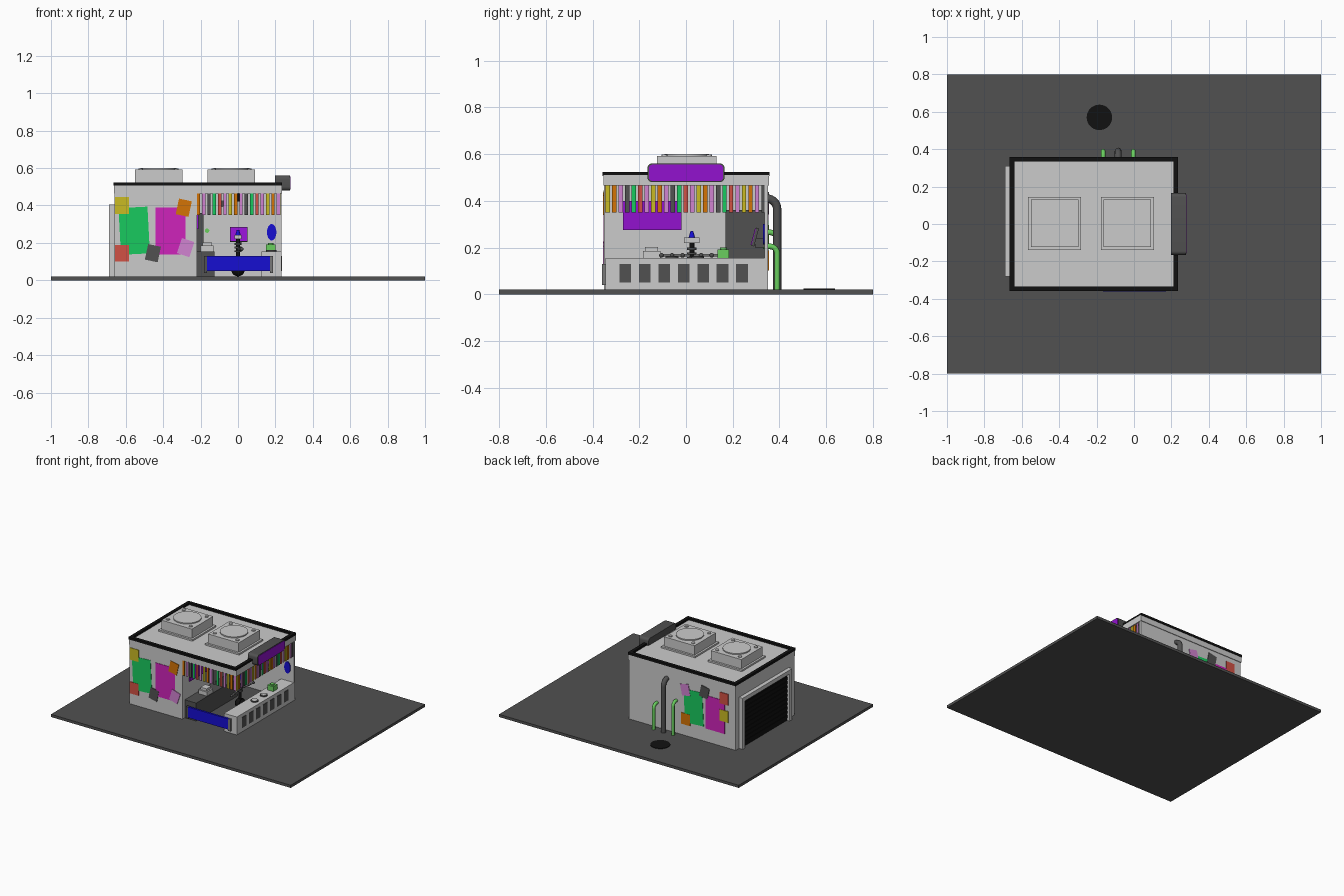
import bpy, bmesh, math
from mathutils import Vector, Matrix

if "Cube" in bpy.data.objects:
    bpy.data.objects.remove(bpy.data.objects["Cube"])

MATS = {}

def mat(rgb):
    if rgb is None:
        return None
    if rgb not in MATS:
        m = bpy.data.materials.new("paint")
        m.diffuse_color = (*[(c / 255) ** 2.2 for c in rgb], 1)
        m.use_nodes = True
        m.node_tree.nodes["Principled BSDF"].inputs["Base Color"].default_value = m.diffuse_color
        MATS[rgb] = m
    return MATS[rgb]

DARK, BLACK, STEEL = (82, 82, 82), (24, 24, 24), (120, 120, 120)
GREEN, MAGENTA, YELLOW = (31, 200, 95), (205, 40, 185), (200, 185, 40)
ORANGE, RED, PINK = (210, 115, 15), (208, 82, 70), (208, 130, 208)
PURPLE, BLUE, LIME = (145, 25, 205), (28, 22, 208), (105, 205, 95)

def finish(name, bm, color, smooth=False):
    me = bpy.data.meshes.new(name)
    bm.to_mesh(me)
    bm.free()
    ob = bpy.data.objects.new(name, me)
    bpy.context.collection.objects.link(ob)
    if color:
        me.materials.append(mat(color))
    if smooth:
        bpy.context.view_layer.objects.active = ob
        bpy.ops.object.select_all(action='DESELECT')
        ob.select_set(True)
        bpy.ops.object.shade_smooth_by_angle(angle=math.radians(40))
    return ob

def box(name, x, y, z, color=None, rot=0, axis='Y'):
    """Box from (min, max) ranges, optionally turned about its centre."""
    c = Vector((sum(x) / 2, sum(y) / 2, sum(z) / 2))
    s = (x[1] - x[0], y[1] - y[0], z[1] - z[0], 1)
    bm = bmesh.new()
    m = Matrix.Translation(c) @ Matrix.Rotation(math.radians(rot), 4, axis) @ Matrix.Diagonal(s)
    bmesh.ops.create_cube(bm, size=1, matrix=m)
    return finish(name, bm, color)

def rod(name, a, b, r, color=None, r2=None, n=24):
    """Cylinder or cone between two points."""
    a, b = Vector(a), Vector(b)
    d = b - a
    m = Matrix.Translation((a + b) / 2) @ d.to_track_quat('Z', 'Y').to_matrix().to_4x4()
    bm = bmesh.new()
    bmesh.ops.create_cone(bm, cap_ends=True, segments=n, radius1=r,
                          radius2=r if r2 is None else r2, depth=d.length, matrix=m)
    return finish(name, bm, color, True)

def ball(name, p, r, color=None):
    bm = bmesh.new()
    bmesh.ops.create_uvsphere(bm, u_segments=16, v_segments=10, radius=r,
                              matrix=Matrix.Translation(p))
    return finish(name, bm, color, True)

def pipe(name, x, top, y, r, bend, color):
    """Pipe leaving the back wall, bending down into the ground."""
    pts = [(x, 0.33, top)]
    for i in range(9):
        t = math.pi / 2 * i / 8
        pts.append((x, y - bend + bend * math.sin(t), top - bend + bend * math.cos(t)))
    pts.append((x, y, 0.015))
    cu = bpy.data.curves.new(name, 'CURVE')
    cu.dimensions, cu.bevel_depth, cu.bevel_resolution = '3D', r, 4
    cu.use_fill_caps = True
    sp = cu.splines.new('POLY')
    sp.points.add(len(pts) - 1)
    for p, q in zip(sp.points, pts):
        p.co = (*q, 1)
    cu.materials.append(mat(color))
    bpy.context.collection.objects.link(bpy.data.objects.new(name, cu))

# ground and shell
box("ground", (-1, 1), (-0.8, 0.8), (0, 0.02), DARK)
box("store_room", (-0.66, -0.22), (-0.35, 0.35), (0.02, 0.47))
box("back_wall", (-0.22, 0.232), (0.335, 0.35), (0.02, 0.47))
box("roof_slab", (-0.662, 0.235), (-0.353, 0.355), (0.465, 0.51))
for y in (-0.358, 0.333):
    box("roof_trim_long", (-0.665, 0.235), (y, y + 0.025), (0.507, 0.524), BLACK)
for x in (-0.665, 0.21):
    box("roof_trim_short", (x, x + 0.025), (-0.333, 0.333), (0.507, 0.524), BLACK)

# roof fans
for cx in (-0.425, -0.035):
    cy = 0.003
    for h, z0, z1 in ((0.142, 0.508, 0.522), (0.127, 0.522, 0.592)):
        box("fan_housing", (cx - h, cx + h), (cy - h, cy + h), (z0, z1))
    rod("fan_cover", (cx, cy, 0.59), (cx, cy, 0.6), 0.096, n=40)
    for sx in (-1, 1):
        for sy in (-1, 1):
            px, py = cx + sx * 0.095, cy + sy * 0.095
            rod("fan_bolt", (px, py, 0.59), (px, py, 0.598), 0.013, n=16)

# roller door on the left side
for y in (-0.28, 0.28):
    box("door_jamb", (-0.69, -0.66), (y, y + 0.03), (0.02, 0.405))
box("door_lintel", (-0.69, -0.66), (-0.25, 0.28), (0.375, 0.405))
box("roller_door", (-0.668, -0.655), (-0.25, 0.28), (0.02, 0.375), BLACK)
for i in range(11):
    z = 0.04 + i * 0.032
    box("door_slat", (-0.672, -0.668), (-0.25, 0.28), (z, z + 0.02), BLACK)

# posters: colour, x, z, width, height, turn
front = [(GREEN, -0.555, 0.265, 0.155, 0.25, -3), (MAGENTA, -0.36, 0.263, 0.16, 0.25, 0),
         (YELLOW, -0.62, 0.4, 0.075, 0.09, 0), (ORANGE, -0.29, 0.388, 0.07, 0.085, 12),
         (RED, -0.62, 0.145, 0.075, 0.088, 0), (DARK, -0.455, 0.145, 0.07, 0.085, 12),
         (PINK, -0.28, 0.175, 0.07, 0.085, 18)]
back = [(GREEN, -0.31, 0.25, 0.155, 0.25, 3), (MAGENTA, -0.49, 0.245, 0.16, 0.25, 0),
        (PINK, -0.24, 0.365, 0.07, 0.085, 12), (ORANGE, -0.245, 0.145, 0.075, 0.085, 0),
        (DARK, -0.40, 0.39, 0.07, 0.085, -12), (RED, -0.565, 0.385, 0.07, 0.085, 0),
        (YELLOW, -0.565, 0.255, 0.07, 0.085, 0)]
for yc, posters in ((-0.351, front), (0.351, back)):
    for i, (c, x, z, w, h, turn) in enumerate(posters):
        t = 0.002 + i * 0.0004
        box("poster", (x - w / 2, x + w / 2), (yc - t, yc + t), (z - h / 2, z + h / 2), c, turn)

# hanging ribbons along the front and right openings
cycle = [YELLOW, ORANGE, PINK, DARK, GREEN, RED, PINK]
for i in range(16):
    x = -0.212 + i * 0.0285
    box("front_ribbon", (x - 0.009, x + 0.009), (-0.347, -0.342), (0.35, 0.468), cycle[(i + 1) % 7])
for i in range(25):
    y = -0.335 + i * 0.0278
    box("side_ribbon", (0.222, 0.227), (y - 0.009, y + 0.009), (0.35, 0.468), cycle[i % 7])

# rounded roof sign on the right
def rounded_slab(name, x0, x1, hy, hz, r, zc, color):
    bm = bmesh.new()
    vs = []
    for sy, sz, a0 in ((1, 1, 0), (-1, 1, 90), (-1, -1, 180), (1, -1, 270)):
        for k in range(6):
            a = math.radians(a0 + 18 * k)
            vs.append(bm.verts.new((x0, sy * (hy - r) + r * math.cos(a),
                                    zc + sz * (hz - r) + r * math.sin(a))))
    f = bm.faces.new(vs)
    ext = bmesh.ops.extrude_face_region(bm, geom=[f])
    bmesh.ops.translate(bm, vec=(x1 - x0, 0, 0),
                        verts=[v for v in ext['geom'] if isinstance(v, bmesh.types.BMVert)])
    bmesh.ops.recalc_face_normals(bm, faces=bm.faces)
    finish(name, bm, color, True)

rounded_slab("sign_case", 0.197, 0.278, 0.165, 0.04, 0.02, 0.52, DARK)
rounded_slab("sign_face", 0.27, 0.281, 0.159, 0.035, 0.016, 0.52, PURPLE)

# serving counter with dark panels
box("counter", (0.125, 0.232), (-0.345, 0.345), (0.02, 0.155))
for i in range(7):
    y = -0.26 + i * 0.0833
    box("counter_panel", (0.228, 0.235), (y - 0.025, y + 0.025), (0.05, 0.13), DARK)
box("lime_box", (0.15, 0.2), (0.135, 0.185), (0.155, 0.192), LIME)
rod("lime_box_knob", (0.175, 0.16, 0.19), (0.175, 0.16, 0.2), 0.015, LIME)
for y in (-0.06, 0.05):
    rod("plate", (0.18, y, 0.154), (0.18, y, 0.161), 0.027, DARK)
    rod("plate_inset", (0.18, y, 0.16), (0.18, y, 0.163), 0.019)
box("front_banner", (-0.165, 0.17), (-0.36, -0.345), (0.05, 0.13), BLUE)
for x in (-0.183, 0.17):
    box("banner_end", (x, x + 0.018), (-0.359, -0.34), (0.04, 0.13), STEEL if x > 0 else DARK)

# kitchen side of the inner wall
box("kitchen_cabinet", (-0.22, -0.125), (-0.32, 0.17), (0.02, 0.155), DARK)
box("grill", (-0.2, -0.13), (-0.185, -0.11), (0.155, 0.185))
box("grill_lid", (-0.19, -0.14), (-0.175, -0.12), (0.185, 0.203))
box("fridge", (-0.22, -0.185), (0.17, 0.335), (0.02, 0.36), DARK)
box("menu_board", (-0.222, -0.212), (-0.27, -0.02), (0.275, 0.4), PURPLE)
box("wall_screen", (-0.043, 0.052), (0.29, 0.302), (0.205, 0.285), DARK, -15, 'X')
box("screen_glass", (-0.04, 0.049), (0.286, 0.292), (0.209, 0.282), PURPLE, -15, 'X')
box("screen_bracket", (-0.012, 0.02), (0.295, 0.337), (0.2, 0.24), DARK)
oval = rod("oval_sign", (0, -0.004, 0), (0, 0.004, 0), 0.025, BLUE, n=32)
oval.scale.z, oval.location = 1.75, (0.18, 0.333, 0.257)

# serving robot
ry = 0.025
rod("robot_wheel", (-0.015, ry, 0.06), (0.015, ry, 0.06), 0.035, BLACK)
ball("robot_hub", (0, ry, 0.057), 0.036, BLACK)
rod("robot_column", (0, ry, 0.08), (0, ry, 0.22), 0.011, BLACK)
for z in (0.15, 0.17, 0.19):
    rod("robot_ring", (0, ry, z), (0, ry, z + 0.01), 0.02, DARK)
box("robot_chest", (-0.02, 0.02), (ry - 0.033, ry + 0.033), (0.22, 0.243))
rod("robot_head", (0, ry, 0.243), (0, ry, 0.27), 0.014, BLUE, 0.006)
for s in (-1, 1):
    rod("robot_arm", (0, ry, 0.167), (0.02, ry + s * 0.13, 0.167), 0.006, STEEL)
    for k in (0.04, 0.085, 0.13):
        ball("robot_joint", (0.02 * k / 0.13, ry + s * k, 0.167), 0.01, DARK)
rod("ceiling_lamp", (0, 0, 0.42), (0, 0, 0.467), 0.007, BLACK)

# service pipes and drain cover behind
pipe("drain_pipe", -0.085, 0.41, 0.39, 0.018, 0.045, DARK)
pipe("lime_pipe_tall", -0.165, 0.265, 0.39, 0.012, 0.03, LIME)
pipe("lime_pipe_short", -0.003, 0.205, 0.39, 0.012, 0.03, LIME)
rod("drain_cover", (-0.185, 0.57, 0.018), (-0.185, 0.57, 0.024), 0.068, BLACK, n=40)
